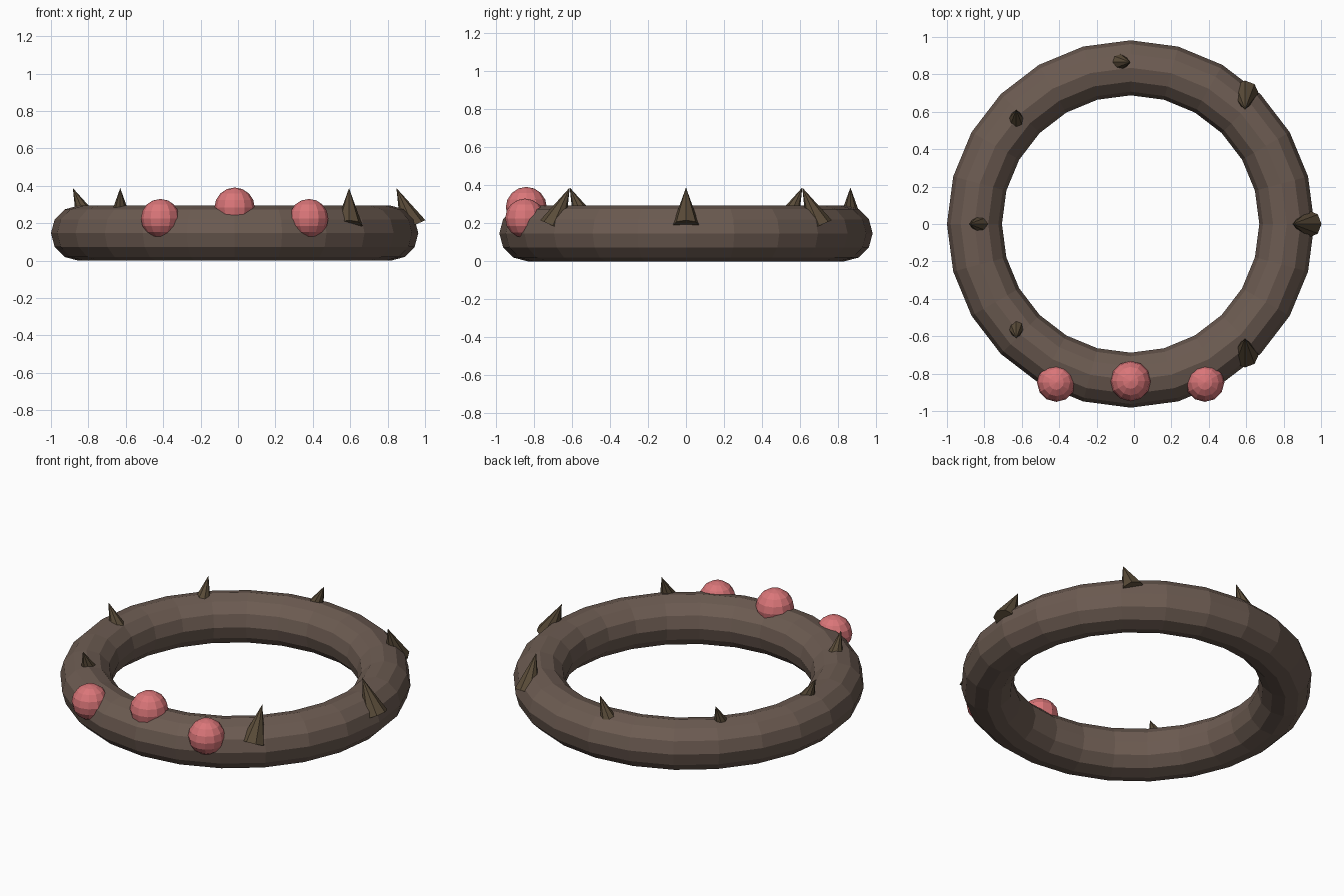
import bpy
import math
from mathutils import Vector

if "Cube" in bpy.data.objects:
    bpy.data.objects.remove(bpy.data.objects["Cube"])

CX = -0.018          # ring centre on x
R, TUBE = 0.835, 0.147


def material(name, color):
    m = bpy.data.materials.new(name)
    m.diffuse_color = (*color, 1)
    m.use_nodes = True
    m.node_tree.nodes["Principled BSDF"].inputs["Base Color"].default_value = m.diffuse_color
    return m


def finish(name, mat):
    obj = bpy.context.object
    obj.name = name
    obj.data.materials.append(mat)
    return obj


bark = material("bark", (0.15, 0.105, 0.083))
thorn_mat = material("thorn_brown", (0.10, 0.07, 0.04))
pink = material("berry_pink", (0.70, 0.18, 0.19))

# Low-poly ring
bpy.ops.mesh.primitive_torus_add(major_segments=24, minor_segments=12,
                                 major_radius=R, minor_radius=TUBE,
                                 location=(CX, 0, TUBE))
finish("ring", bark)

# Thorns: tips evenly spaced on a circle, lean direction turns twice as fast
TILT, HEIGHT, BASE = math.radians(24), 0.22, 0.072
for i in range(8):
    a = i * math.pi / 4
    lean = math.pi + 2 * a
    d = Vector((math.sin(TILT) * math.cos(lean),
                math.sin(TILT) * math.sin(lean), math.cos(TILT)))
    tip = Vector((CX + 0.865 * math.cos(a), 0.865 * math.sin(a), 0.388))
    bpy.ops.mesh.primitive_cone_add(vertices=8, radius1=BASE, radius2=0,
                                    depth=HEIGHT,
                                    location=tip - d * HEIGHT / 2,
                                    rotation=(0, TILT, lean))
    finish(f"thorn_{i + 1}", thorn_mat)

# Berries clustered at the front
for name, x, y, z, r in (("berry_left", -0.397, -0.847, 0.226, 0.104),
                         ("berry_middle", 0, -0.84, 0.283, 0.108),
                         ("berry_right", 0.397, -0.847, 0.226, 0.104)):
    bpy.ops.mesh.primitive_uv_sphere_add(segments=12, ring_count=8, radius=r,
                                         location=(CX + x, y, z))
    finish(name, pink)
